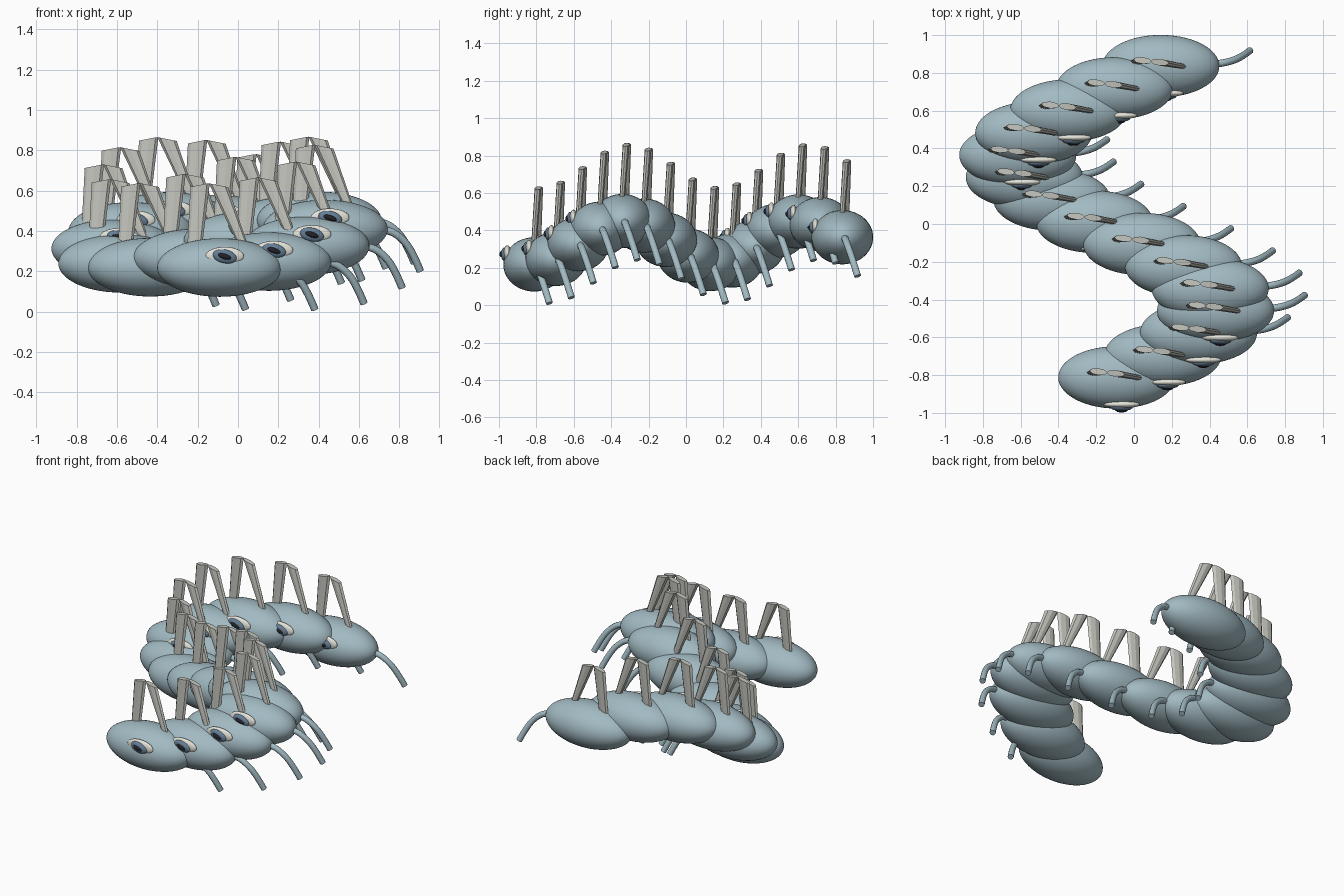
import bpy, bmesh, math
from mathutils import Matrix

if "Cube" in bpy.data.objects:
    bpy.data.objects.remove(bpy.data.objects["Cube"])


def material(name, rgb):
    m = bpy.data.materials.new(name)
    m.diffuse_color = (*rgb, 1)
    m.use_nodes = True
    m.node_tree.nodes["Principled BSDF"].inputs["Base Color"].default_value = m.diffuse_color
    return m


BODY = material("blue_grey", (0.36, 0.49, 0.54))
CREST = material("warm_grey", (0.56, 0.56, 0.52))
WHITE = material("ivory", (0.78, 0.77, 0.70))
IRIS = material("slate_blue", (0.13, 0.21, 0.30))
PUPIL = material("near_black", (0.015, 0.015, 0.02))


def finish(bm, name, mat, smooth=True):
    bmesh.ops.recalc_face_normals(bm, faces=bm.faces)
    for f in bm.faces:
        f.smooth = smooth
    me = bpy.data.meshes.new(name)
    bm.to_mesh(me)
    bm.free()
    me.materials.append(mat)
    return me


def ellipsoid(name, centre, radii, mat, tilt=0, u=32, v=20):
    bm = bmesh.new()
    m = (Matrix.Translation(centre) @ Matrix.Rotation(math.radians(tilt), 4, 'Y')
         @ Matrix.Diagonal((*radii, 1)) @ Matrix.Rotation(math.pi / 2, 4, 'Y'))
    bmesh.ops.create_uvsphere(bm, u_segments=u, v_segments=v, radius=1, matrix=m)
    return finish(bm, name, mat)


def crest_mesh():
    """Two flattened, tapering struts meeting in a peaked top."""
    bm = bmesh.new()
    struts = [  # foot x, foot half width, top x, top half width
        (-0.125, 0.036, -0.097, 0.048),
        (0.125, 0.022, -0.006, 0.048),
    ]
    n = 8
    for fx, fw, tx, tw in struts:
        rings = []
        for cx, hw, hy, top in ((fx, fw, 0.014, False), (tx, tw, 0.018, True)):
            ring = []
            for k in range(n):
                a = 2 * math.pi * k / n
                x = cx + hw * math.cos(a)
                z = 0.418 - 0.2 * abs(x + 0.055) if top else 0.09
                y = 0.015 - 0.1 * x + hy * math.sin(a) + (0.005 if top else -0.005)
                ring.append(bm.verts.new((x, y, z)))
            rings.append(ring)
        for k in range(n):
            j = (k + 1) % n
            bm.faces.new((rings[0][k], rings[0][j], rings[1][j], rings[1][k]))
        bm.faces.new(rings[0])
        bm.faces.new(rings[1])
    return finish(bm, "crest", CREST, smooth=False)


def leg_curve():
    """Round leg curving out and down."""
    cu = bpy.data.curves.new("leg", 'CURVE')
    cu.dimensions = '3D'
    cu.bevel_depth = 0.019
    cu.bevel_resolution = 3
    cu.use_fill_caps = True
    pts = [(0.24, 0.005, 0.0), (0.31, 0.013, -0.003), (0.37, 0.025, -0.035),
           (0.43, 0.05, -0.105), (0.472, 0.082, -0.208)]
    sp = cu.splines.new('NURBS')
    sp.points.add(len(pts) - 1)
    for p, co in zip(sp.points, pts):
        p.co = (*co, 1)
    sp.order_u = 3
    sp.use_endpoint_u = True
    sp.resolution_u = 6
    cu.materials.append(BODY)
    return cu


# Parts shared by every segment, modelled around the segment centre
parts = {
    "body_segment": ellipsoid("body_segment", (0, 0, 0), (0.31, 0.165, 0.145), BODY, u=48, v=28),
    "eye_white": ellipsoid("eye_white", (0.025, -0.143, 0.057), (0.095, 0.021, 0.045), WHITE),
    "eye_iris": ellipsoid("eye_iris", (0.025, -0.158, 0.055), (0.06, 0.020, 0.034), IRIS, tilt=12),
    "eye_pupil": ellipsoid("eye_pupil", (0.025, -0.172, 0.055), (0.034, 0.014, 0.014), PUPIL, tilt=18),
    "crest": crest_mesh(),
    "leg": leg_curve(),
}

# Fifteen segments along a winding, undulating path
for i in range(15):
    loc = (-0.091 + 0.527 * math.sin(0.4815 * i),
           -0.812 + 0.1177 * i,
           0.334 - 0.116 * math.cos(0.77 * (i - 0.05)))
    for name, data in parts.items():
        ob = bpy.data.objects.new(f"{name}_{i + 1}", data)
        ob.location = loc
        bpy.context.scene.collection.objects.link(ob)
